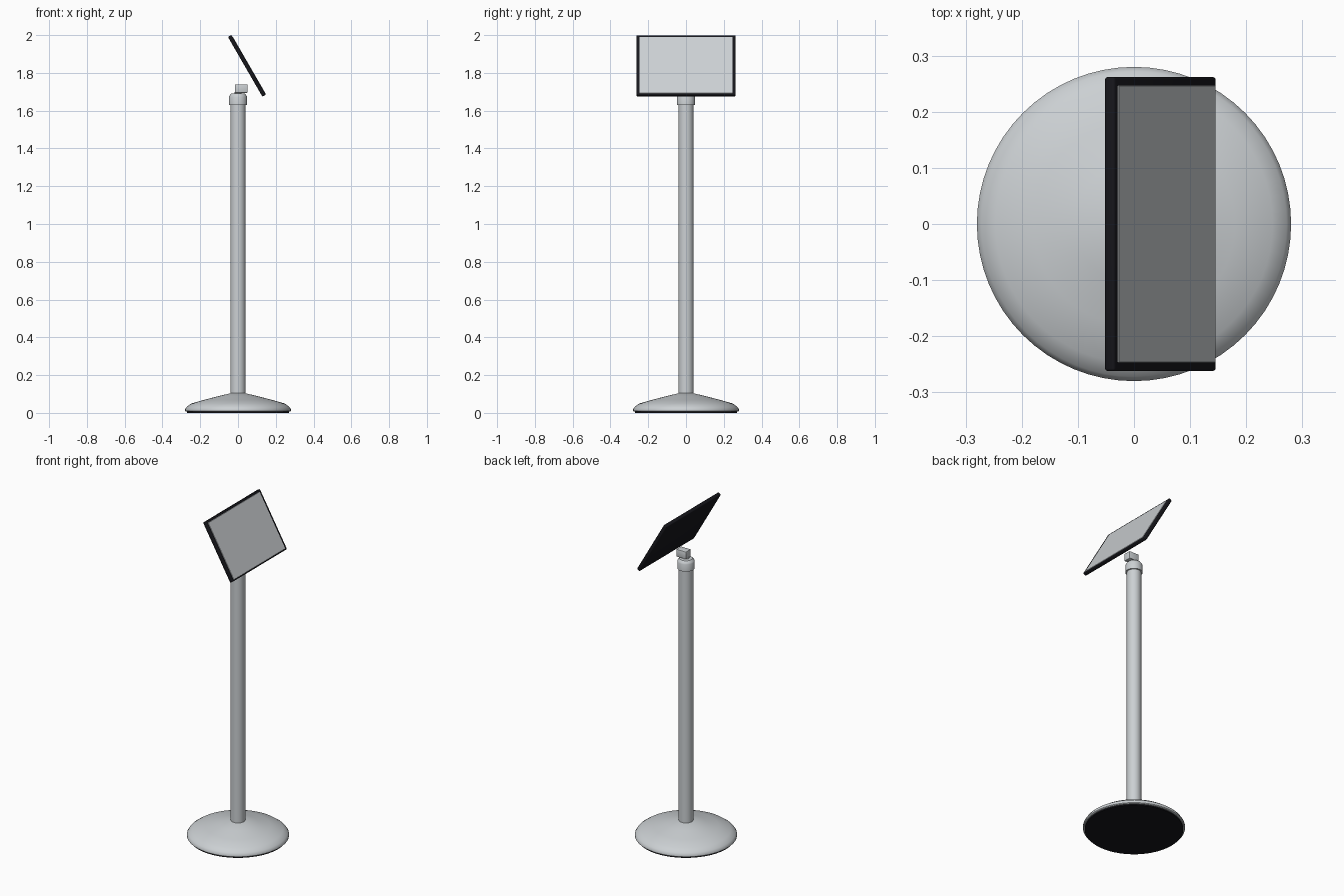
import bpy
import bmesh
from math import radians, pi
from mathutils import Matrix, Vector

cube = bpy.data.objects.get("Cube")
if cube:
    bpy.data.objects.remove(cube)


def material(name, color):
    mat = bpy.data.materials.new(name)
    mat.use_nodes = True
    mat.diffuse_color = (*color, 1)
    mat.node_tree.nodes["Principled BSDF"].inputs["Base Color"].default_value = (*color, 1)
    return mat


silver = material("silver grey", (0.60, 0.63, 0.65))
black = material("matte black", (0.008, 0.008, 0.011))


def finish(name, bm, mat):
    bmesh.ops.recalc_face_normals(bm, faces=bm.faces)
    mesh = bpy.data.meshes.new(name)
    bm.to_mesh(mesh)
    bm.free()
    mesh.materials.append(mat)
    obj = bpy.data.objects.new(name, mesh)
    bpy.context.collection.objects.link(obj)
    bpy.ops.object.select_all(action="DESELECT")
    obj.select_set(True)
    bpy.context.view_layer.objects.active = obj
    bpy.ops.object.shade_smooth_by_angle(angle=radians(35))
    return obj


def lathe(name, profile, mat, steps=64):
    """Turn a (radius, height) profile around the z axis."""
    bm = bmesh.new()
    verts = [bm.verts.new((r, 0, z)) for r, z in profile]
    edges = [bm.edges.new(pair) for pair in zip(verts, verts[1:])]
    bmesh.ops.spin(bm, geom=verts + edges, axis=(0, 0, 1), cent=(0, 0, 0),
                   angle=2 * pi, steps=steps)
    bmesh.ops.remove_doubles(bm, verts=bm.verts, dist=0.0001)
    return finish(name, bm, mat)


def box(name, size, matrix, mat, bevel, segments=2):
    bm = bmesh.new()
    bmesh.ops.create_cube(bm, size=1, matrix=Matrix.Diagonal((*size, 1)))
    bmesh.ops.bevel(bm, geom=bm.edges[:], offset=bevel, segments=segments,
                    profile=0.5, affect="EDGES")
    bm.transform(matrix)
    return finish(name, bm, mat)


# Weighted base with a black underside
lathe("base_foot", [(0, 0), (0.27, 0), (0.27, 0.01), (0, 0.01)], black)
lathe("base", [(0, 0.007), (0.275, 0.007), (0.28, 0.011), (0.28, 0.02),
               (0.272, 0.032), (0.247, 0.05), (0.18, 0.069), (0.106, 0.088),
               (0.04, 0.104), (0, 0.104)], silver)

# Pole, collar and neck
lathe("pole", [(0, 0.09), (0.04, 0.09), (0.04, 1.64), (0, 1.64)], silver, 48)
lathe("collar", [(0, 1.63), (0.048, 1.63), (0.048, 1.673), (0.045, 1.68),
                 (0.036, 1.69), (0, 1.693)], silver, 48)
lathe("neck", [(0, 1.68), (0.018, 1.68), (0.018, 1.70), (0, 1.70)], silver, 32)
box("mount_block", (0.066, 0.046, 0.045),
    Matrix.Translation((0.017, 0, 1.717)), silver, 0.003)

# Tilted display: local x points out of the screen, local z up along it
tilt = Matrix.Translation((0.047, 0, 1.8375)) @ Matrix.Rotation(radians(-30), 4, "Y")
box("display_housing", (0.021, 0.524, 0.365), tilt, black, 0.005, 3)
box("screen", (0.006, 0.494, 0.346),
    tilt @ Matrix.Translation(Vector((0.0095, 0, -0.0025))), silver, 0.0015, 1)
